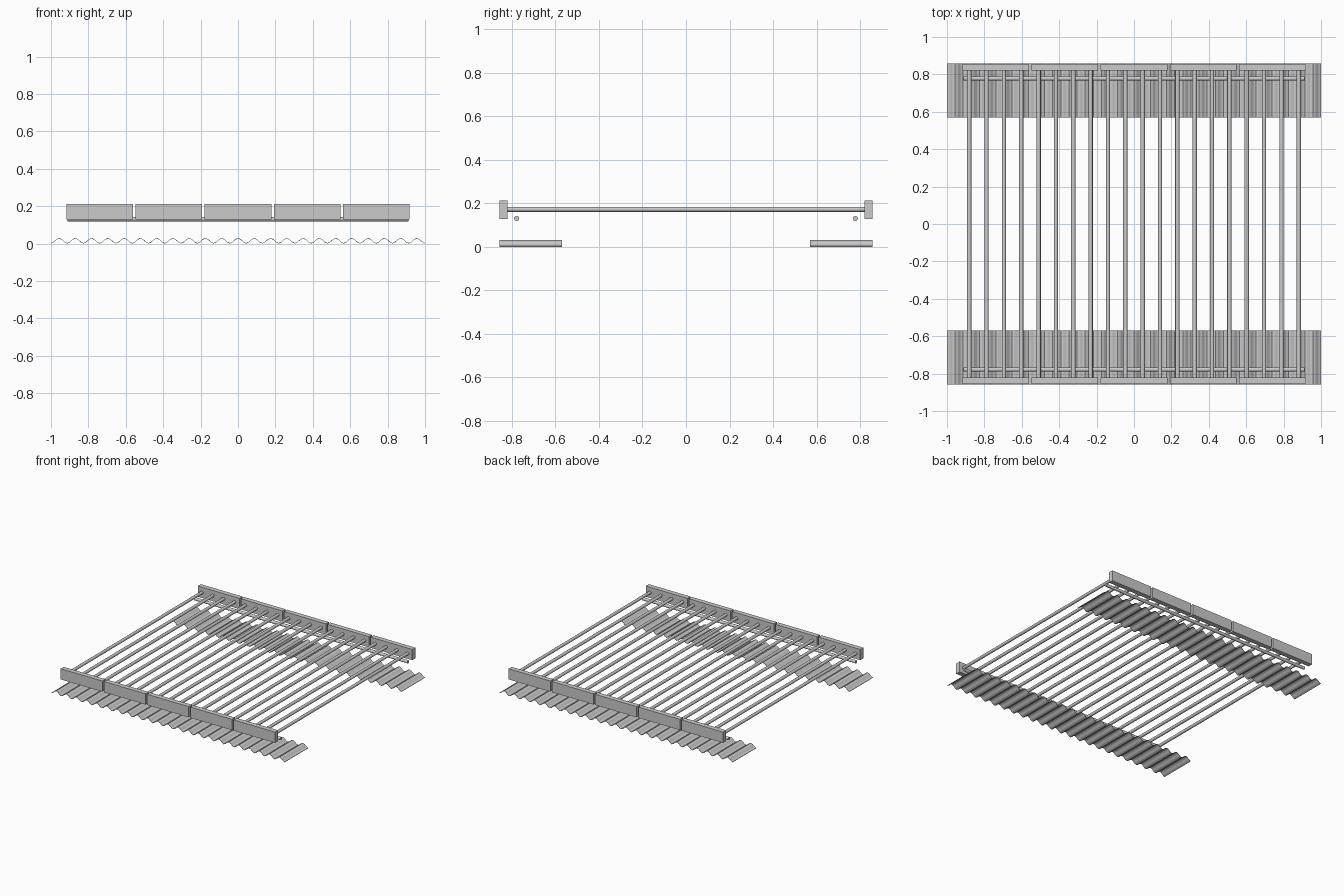
import bpy, bmesh, math

if "Cube" in bpy.data.objects:
    bpy.data.objects.remove(bpy.data.objects["Cube"])

grey = bpy.data.materials.new("light_grey")
grey.diffuse_color = (0.6, 0.6, 0.6, 1)
grey.use_nodes = True
grey.node_tree.nodes["Principled BSDF"].inputs["Base Color"].default_value = grey.diffuse_color


def finish(obj, name):
    obj.name = name
    obj.data.materials.append(grey)
    return obj


def box(name, centre, size):
    bpy.ops.mesh.primitive_cube_add(size=1, location=centre)
    obj = bpy.context.object
    obj.scale = size
    return finish(obj, name)


def rod(name, centre, radius, length, rotation):
    bpy.ops.mesh.primitive_cylinder_add(vertices=16, radius=radius, depth=length,
                                        location=centre, rotation=rotation)
    obj = finish(bpy.context.object, name)
    bpy.ops.object.shade_smooth_by_angle(angle=math.radians(40))
    return obj


def corrugated_sheet(name, y0, y1, waves=23, steps=6, low=0.003, high=0.03):
    # Wavy profile swept along y, thickened downwards
    bm = bmesh.new()
    rows = []
    for i in range(waves * steps + 1):
        x = -1 + 2 * i / (waves * steps)
        z = low + (high - low) * (0.5 - 0.5 * math.cos(2 * math.pi * i / steps))
        rows.append([bm.verts.new((x, y, z + dz))
                     for y, dz in ((y0, 0), (y1, 0), (y1, -0.003), (y0, -0.003))])
    for a, b in zip(rows, rows[1:]):
        for k in range(4):
            n = (k + 1) % 4
            bm.faces.new((a[k], b[k], b[n], a[n]))
    bm.faces.new(rows[0])
    bm.faces.new(rows[-1][::-1])
    bmesh.ops.recalc_face_normals(bm, faces=bm.faces)
    mesh = bpy.data.meshes.new(name)
    bm.to_mesh(mesh)
    bm.free()
    obj = bpy.data.objects.new(name, mesh)
    bpy.context.collection.objects.link(obj)
    return finish(obj, name)


# Long tubes spanning front to back
for i in range(20):
    rod(f"tube_{i + 1}", (-0.881 + i * 1.762 / 19, 0, 0.172), 0.0115, 1.64,
        (math.pi / 2, 0, 0))

for side, label in ((-1, "front"), (1, "back")):
    # Row of five end blocks
    for i in range(5):
        box(f"{label}_block_{i + 1}", ((i - 2) * 0.37, side * 0.838, 0.17),
            (0.356, 0.037, 0.083))
    # Cross rod under the tubes
    rod(f"{label}_cross_rod", (0, side * 0.778, 0.13), 0.0115, 1.825,
        (0, math.pi / 2, 0))
    # Corrugated roof strip
    y0, y1 = sorted((side * 0.57, side * 0.857))
    corrugated_sheet(f"{label}_corrugated_sheet", y0, y1)
